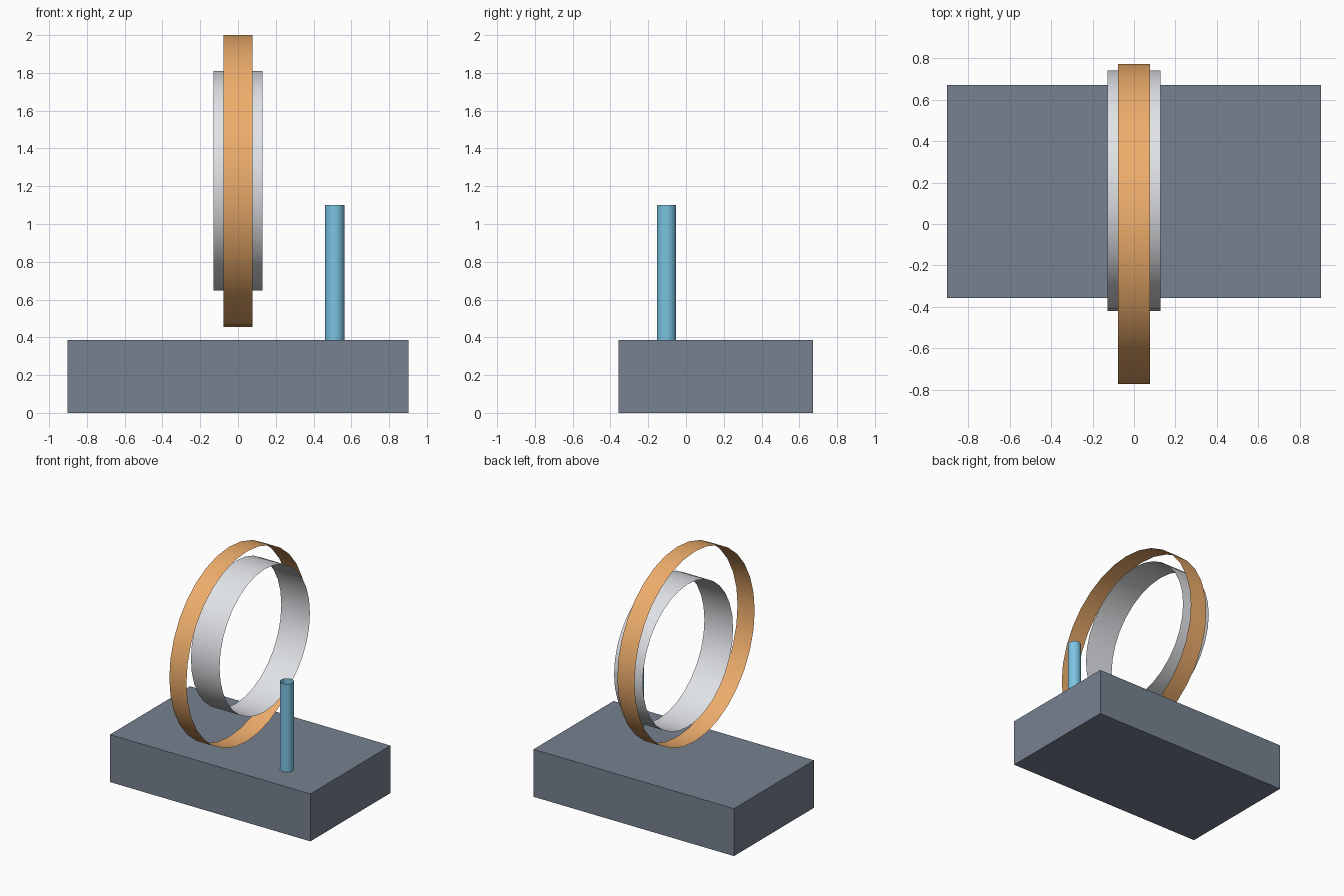
import bpy
from math import pi

if "Cube" in bpy.data.objects:
    bpy.data.objects.remove(bpy.data.objects["Cube"])


def paint(obj, name, rgb):
    mat = bpy.data.materials.new(name)
    mat.diffuse_color = (*rgb, 1)
    mat.use_nodes = True
    mat.node_tree.nodes["Principled BSDF"].inputs["Base Color"].default_value = mat.diffuse_color
    obj.data.materials.append(mat)


def open_tube(name, radius, depth, location, rotation=(0, 0, 0)):
    # Thin cylinder wall without end caps
    bpy.ops.mesh.primitive_cylinder_add(
        vertices=32, radius=radius, depth=depth, end_fill_type='NOTHING',
        location=location, rotation=rotation)
    obj = bpy.context.object
    obj.name = name
    bpy.ops.object.shade_smooth_by_angle()
    return obj


# Base block
bpy.ops.mesh.primitive_cube_add(size=1, location=(0, 0.157, 0.193))
base = bpy.context.object
base.name = "base_block"
base.scale = (1.805, 1.03, 0.386)
bpy.ops.object.transform_apply(location=False, rotation=False, scale=True)
paint(base, "slate", (0.18, 0.22, 0.28))

# Two open hoops with their axes along x
sideways = (0, pi / 2, 0)
outer = open_tube("outer_hoop", 0.773, 0.154, (0, 0, 1.227), sideways)
paint(outer, "orange", (0.85, 0.42, 0.15))
inner = open_tube("inner_hoop", 0.581, 0.258, (0, 0.16, 1.23), sideways)
paint(inner, "white", (0.75, 0.77, 0.8))

# Upright open tube standing on the base
post = open_tube("upright_tube", 0.051, 0.715, (0.512, -0.103, 0.7435))
paint(post, "blue", (0.2, 0.55, 0.75))
